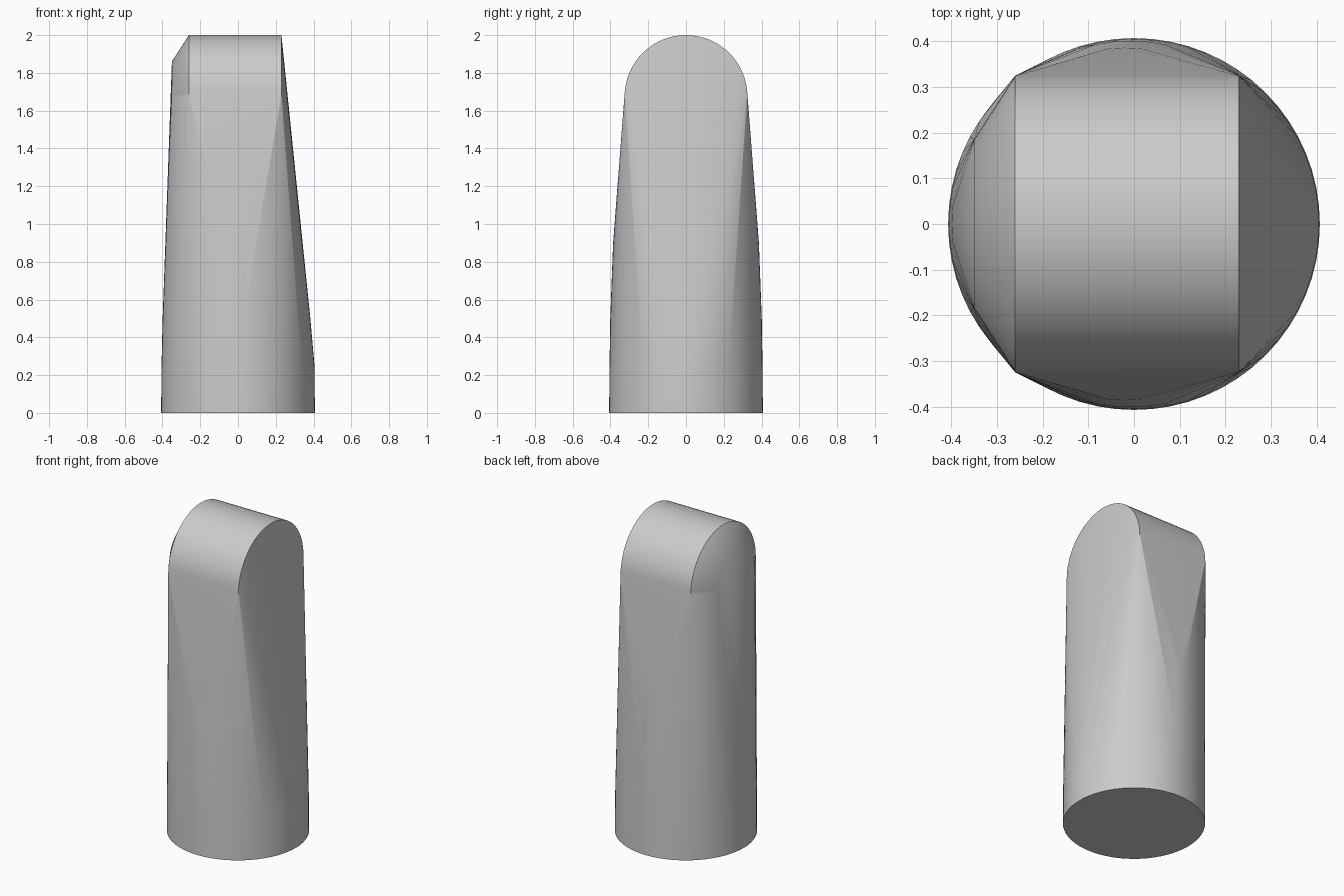
import bpy, bmesh
from math import cos, sin, pi, radians

cube = bpy.data.objects.get("Cube")
if cube:
    bpy.data.objects.remove(cube, do_unlink=True)

ARCH_Z = 1.675   # centre height of the rounded top


def ellipse(z, cx, rx, ry, n=64):
    """Horizontal body section."""
    return [(cx + rx * cos(2 * pi * i / n), ry * sin(2 * pi * i / n), z) for i in range(n)]


def arch(x, r, n=40):
    """Half circle facing up, in a plane across the x axis."""
    return [(x, r * cos(pi * i / n), ARCH_Z + r * sin(pi * i / n)) for i in range(n + 1)]


# Round foot, slowly narrowing sides, arched top, chamfered end
points = ellipse(0, 0, 0.407, 0.407) + ellipse(0.25, 0, 0.405, 0.405)
points += ellipse(0.5, -0.008, 0.391, 0.401) + ellipse(0.9, -0.021, 0.363, 0.386)
points += arch(0.23, 0.325) + arch(-0.26, 0.325) + arch(-0.35, 0.185)

# Skin the sections with one convex surface
bm = bmesh.new()
for p in points:
    bm.verts.new(p)
bmesh.ops.convex_hull(bm, input=bm.verts)
bmesh.ops.delete(bm, geom=[v for v in bm.verts if not v.link_faces], context='VERTS')
bmesh.ops.dissolve_limit(bm, angle_limit=radians(0.1), verts=bm.verts, edges=bm.edges)
bmesh.ops.recalc_face_normals(bm, faces=bm.faces)
mesh = bpy.data.meshes.new("tapered_body")
bm.to_mesh(mesh)
bm.free()

body = bpy.data.objects.new("tapered_body", mesh)
bpy.context.collection.objects.link(body)

# Plain grey finish
grey = bpy.data.materials.new("plain_grey")
grey.use_nodes = True
color = (0.6, 0.6, 0.6, 1)
grey.diffuse_color = color
grey.node_tree.nodes["Principled BSDF"].inputs["Base Color"].default_value = color
mesh.materials.append(grey)

# Smooth sides with crisp arch and foot edges
bpy.ops.object.select_all(action='DESELECT')
body.select_set(True)
bpy.context.view_layer.objects.active = body
bpy.ops.object.shade_smooth_by_angle(angle=radians(35))
